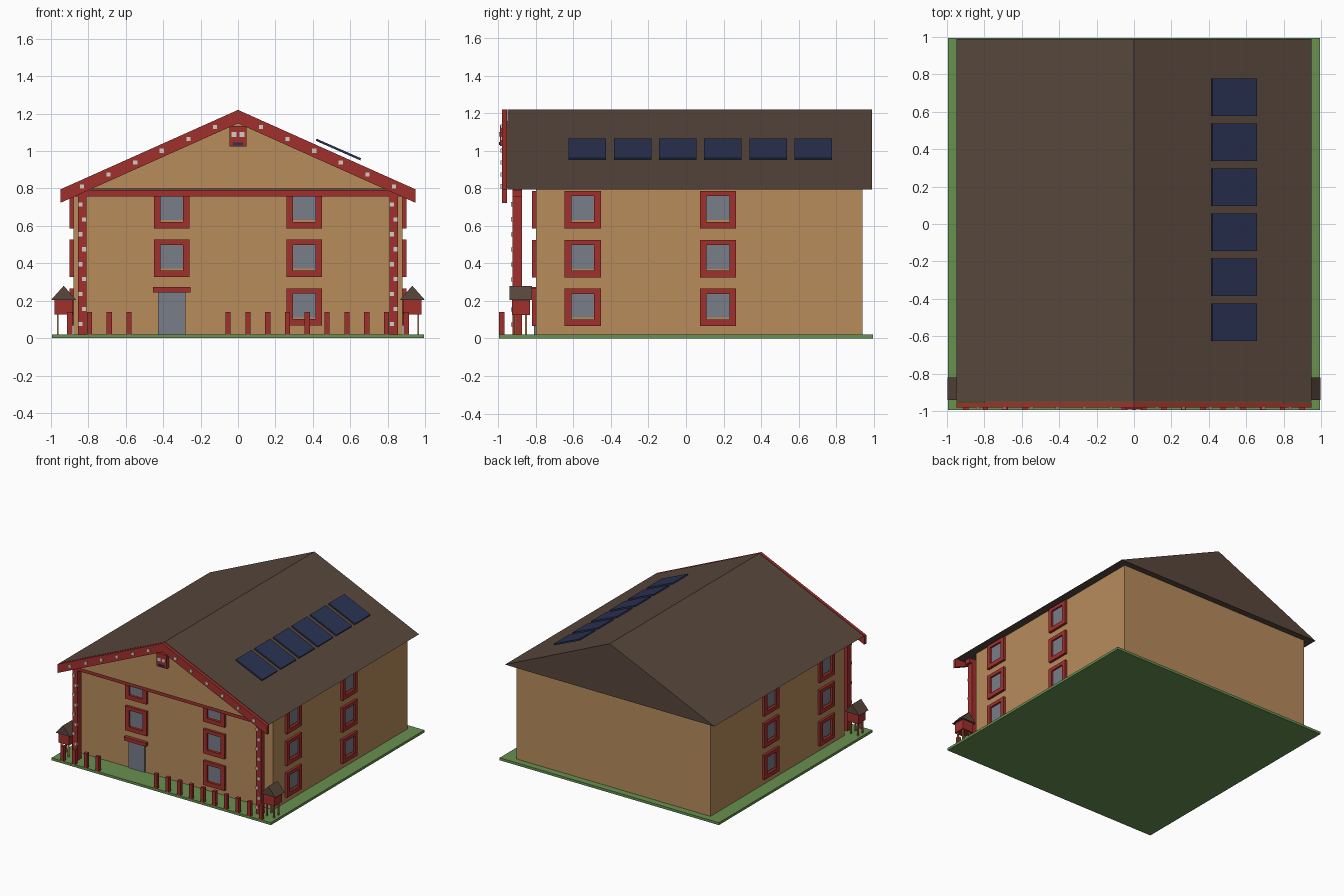
import bpy, bmesh, math
from mathutils import Matrix, Vector

if "Cube" in bpy.data.objects:
    bpy.data.objects.remove(bpy.data.objects["Cube"])


def material(name, r, g, b):
    lin = [((c / 255 + 0.055) / 1.055) ** 2.4 for c in (r, g, b)]
    m = bpy.data.materials.new(name)
    m.diffuse_color = (*lin, 1)
    m.use_nodes = True
    m.node_tree.nodes["Principled BSDF"].inputs["Base Color"].default_value = m.diffuse_color
    return m


TAN = material("tan wall", 184, 140, 92)
BROWN = material("brown roof", 88, 71, 60)
RED = material("red timber", 160, 48, 44)
GREEN = material("grass green", 104, 144, 80)
GLASS = material("grey glass", 120, 125, 137)
NAVY = material("solar navy", 42, 50, 82)
PALE = material("pale stud", 212, 206, 196)


def finish(name, bm, mat):
    bmesh.ops.recalc_face_normals(bm, faces=bm.faces)
    me = bpy.data.meshes.new(name)
    bm.to_mesh(me)
    bm.free()
    me.materials.append(mat)
    ob = bpy.data.objects.new(name, me)
    bpy.context.collection.objects.link(ob)
    return ob


def boxes(name, mat, spans):
    """One object from boxes given as (x0, x1, y0, y1, z0, z1)."""
    bm = bmesh.new()
    for x0, x1, y0, y1, z0, z1 in spans:
        mid = Vector((x0 + x1, y0 + y1, z0 + z1)) / 2
        size = (abs(x1 - x0), abs(y1 - y0), abs(z1 - z0), 1)
        bmesh.ops.create_cube(bm, size=1, matrix=Matrix.Translation(mid) @ Matrix.Diagonal(size))
    return finish(name, bm, mat)


def prism(name, mat, profile, y0, y1):
    """Extrude an x-z outline from y0 to y1."""
    bm = bmesh.new()
    face = bm.faces.new([bm.verts.new((x, y0, z)) for x, z in profile])
    ext = bmesh.ops.extrude_face_region(bm, geom=[face])["geom"]
    bmesh.ops.translate(bm, vec=(0, y1 - y0, 0), verts=[v for v in ext if isinstance(v, bmesh.types.BMVert)])
    return finish(name, bm, mat)


def stud(x, y, z, s=0.011, d=0.008):
    return (x - s, x + s, y - d, y, z - s, z + s)


# Ground and walls
boxes("ground", GREEN, [(-0.995, 0.995, -0.995, 0.995, 0, 0.02)])
boxes("walls", TAN, [(-0.88, 0.88, -0.80, 0.94, 0.02, 0.797)])

# Roof with front gable panel and fascia boards
EAVE, RIDGE, HALF = 0.795, 1.22, 0.95
SLOPE = (RIDGE - EAVE) / HALF
prism("roof", BROWN, [(-HALF, EAVE), (HALF, EAVE), (0, RIDGE)], -0.95, 0.99)
prism("gable_panel", TAN, [(-0.80, 0.802), (0.80, 0.802), (0, 0.802 + 0.80 * SLOPE)], -0.957, -0.949)
prism("fascia", RED, [(-HALF, EAVE), (0, RIDGE), (HALF, EAVE),
                      (HALF, EAVE - 0.072), (0, RIDGE - 0.072), (-HALF, EAVE - 0.072)], -0.98, -0.955)
boxes("fascia_studs", PALE, [stud(s * x, -0.98, RIDGE - 0.036 - x * SLOPE)
                             for s in (-1, 1) for x in [0.123 + 0.1422 * i for i in range(6)]])

# Carved mask under the ridge
boxes("gable_mask", RED, [(-0.046, 0.046, -0.99, -0.953, 1.025, 1.135)])
boxes("mask_eyes", PALE, [stud(x, -0.99, 1.088, 0.013, 0.005) for x in (-0.022, 0.022)])
boxes("mask_mouth", NAVY, [(-0.028, 0.028, -0.995, -0.99, 1.03, 1.046)])

# Porch posts, beam and their studs
boxes("porch_posts", RED, [(c - 0.023, c + 0.023, -0.925, -0.875, 0.02, 0.796) for c in (-0.832, 0.832)])
boxes("porch_beam", RED, [(-0.88, 0.88, -0.925, -0.875, 0.757, 0.792)])
boxes("post_studs", PALE, [stud(c + (0.01 if i % 2 else -0.01), -0.925, 0.715 - 0.08 * i)
                           for c in (-0.832, 0.832) for i in range(9)])

# Windows: (u, z) spans on a wall, pushed out by depth
frames, panes = [], []


def window(place, u, z):
    a, b, t = u - 0.096, u + 0.096, 0.035
    frames.extend([place(a, a + t, 0.02, z, z + 0.2), place(b - t, b, 0.02, z, z + 0.2),
                   place(a + t, b - t, 0.02, z, z + t), place(a + t, b - t, 0.02, z + 0.172, z + 0.2)])
    panes.append(place(a + t, b - t, 0.006, z + 0.045, z + 0.172))


def front(u0, u1, d, z0, z1):
    return (u0, u1, -0.80 - d, -0.80, z0, z1)


def side(s):
    return lambda u0, u1, d, z0, z1: (s * 0.88, s * (0.88 + d), u0, u1, z0, z1)


for floor in range(3):
    z = 0.066 + 0.26 * floor
    for x in (-0.354, 0.354):
        if floor or x > 0:
            window(front, x, z)
    for s in (-1, 1):
        for y in (-0.55, 0.17):
            window(side(s), y, z)
boxes("window_frames", RED, frames)
boxes("window_panes", GLASS, panes)

# Door
boxes("door", GLASS, [(-0.428, -0.28, -0.809, -0.80, 0.02, 0.247)])
boxes("door_lintel", RED, [(-0.455, -0.255, -0.83, -0.80, 0.245, 0.274)])

# Fence with an entrance gap
boxes("fence_posts", RED, [(x - 0.014, x + 0.014, -0.995, -0.967, 0.02, 0.14)
                           for x in [-0.9 + 1.8 / 17 * i for i in range(18) if not 4 <= i <= 7]])

# Small huts on legs at the front corners
for label, c in (("left", -0.932), ("right", 0.932)):
    boxes(label + "_hut_legs", TAN, [(c + dx - 0.005, c + dx + 0.005, y - 0.005, y + 0.005, 0.02, 0.13)
                                     for dx in (-0.032, 0.032) for y in (-0.91, -0.852)])
    boxes(label + "_hut_body", RED, [(c - 0.049, c + 0.049, -0.928, -0.832, 0.125, 0.207)])
    prism(label + "_hut_roof", BROWN, [(c - 0.066, 0.205), (c + 0.066, 0.205), (c, 0.28)], -0.94, -0.82)

# Solar panels floating just above the right roof slope
for i in range(6):
    panel = boxes("solar_panel", NAVY, [(-0.13, 0.13, -0.1, 0.1, -0.006, 0.006)])
    panel.location = (0.537, -0.525 + 0.2405 * i, 1.008)
    panel.rotation_euler = (0, math.atan(0.44), 0)
